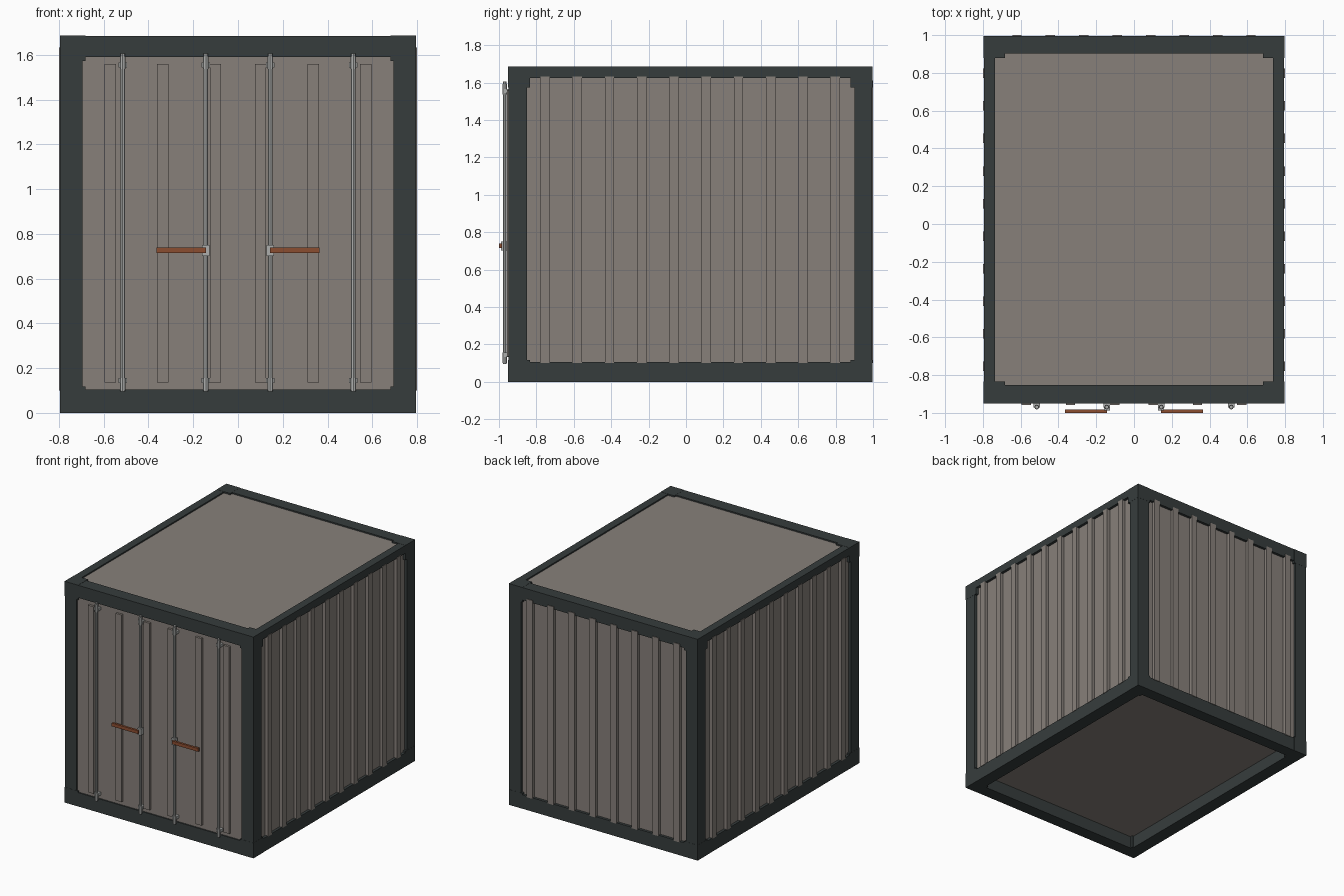
import bpy, bmesh, math
from mathutils import Matrix, Vector

if "Cube" in bpy.data.objects:
    bpy.data.objects.remove(bpy.data.objects["Cube"])


def material(name, rgb):
    m = bpy.data.materials.new(name)
    m.diffuse_color = (*rgb, 1)
    m.use_nodes = True
    m.node_tree.nodes["Principled BSDF"].inputs["Base Color"].default_value = m.diffuse_color
    return m


TAUPE = material("taupe panel", (0.242, 0.216, 0.195))
DARK = material("dark green frame", (0.037, 0.046, 0.046))
STEEL = material("light steel", (0.42, 0.43, 0.42))
RUST = material("rust handle", (0.26, 0.075, 0.03))


def build(name, mat, boxes=(), rods=()):
    """One object from boxes (x0,x1,y0,y1,z0,z1) and upright rods (x,y,z0,z1,r)."""
    bm = bmesh.new()
    for x0, x1, y0, y1, z0, z1 in boxes:
        m = Matrix.Translation(((x0 + x1) / 2, (y0 + y1) / 2, (z0 + z1) / 2))
        m = m @ Matrix.Diagonal((abs(x1 - x0), abs(y1 - y0), z1 - z0, 1))
        bmesh.ops.create_cube(bm, size=1, matrix=m)
    for x, y, z0, z1, r in rods:
        bmesh.ops.create_cone(bm, cap_ends=True, segments=8, radius1=r, radius2=r,
                              depth=z1 - z0,
                              matrix=Matrix.Translation((x, y, (z0 + z1) / 2)))
    mesh = bpy.data.meshes.new(name)
    bm.to_mesh(mesh)
    bm.free()
    mesh.materials.append(mat)
    ob = bpy.data.objects.new(name, mesh)
    bpy.context.collection.objects.link(ob)
    return ob


X, F, B, H = 0.795, -0.95, 0.995, 1.685   # frame half width, front, back, height
W = 0.10                                  # beam width

# Frame: posts, long rails and cross beams
build("corner_posts", DARK, [(s * (X - W), s * X, y, y + d, 0, H)
                             for s in (-1, 1) for y, d in ((F, W), (B - 0.095, 0.095))])
build("bottom_side_rails", DARK, [(s * (X - W), s * X, F + W, B - W, 0, 0.105) for s in (-1, 1)])
build("top_side_rails", DARK, [(s * (X - 0.06), s * X, F + W, B - W, 1.625, H) for s in (-1, 1)])
build("cross_beams", DARK, [(W - X, X - W, y, y + d, z0, z1)
                            for y, d in ((F, 0.097), (B - 0.092, 0.092))
                            for z0, z1 in ((0, 0.105), (1.59, H))])

# Corner castings, slightly larger than the posts
build("corner_castings", DARK, [(s * (X - 0.113), s * (X + 0.001), y0, y1, z0, z1)
                                for s in (-1, 1)
                                for y0, y1 in ((F - 0.001, F + 0.117), (B - 0.115, B + 0.001))
                                for z0, z1 in ((0, 0.117), (1.573, H + 0.001))])

# Recessed panels
build("side_panels", TAUPE, [(s * 0.755, s * 0.775, F + 0.05, B - 0.05, 0.08, 1.65) for s in (-1, 1)])
build("back_panel", TAUPE, [(-0.75, 0.75, 0.955, 0.975, 0.08, 1.62)])
build("front_doors", TAUPE, [(-0.75, 0.75, -0.94, -0.92, 0.08, 1.62)])
build("roof_panel", TAUPE, [(-0.75, 0.75, F + 0.03, B - 0.03, 1.655, 1.675)])
build("floor_panel", TAUPE, [(-0.75, 0.75, F + 0.03, B - 0.03, 0.095, 0.115)])

# Upright ribs
build("side_ribs", TAUPE, [(s * 0.77, s * 0.799, y - 0.025, y + 0.025, 0.10, 1.633)
                           for s in (-1, 1) for y in [-0.754 + 0.1724 * i for i in range(10)]])
build("back_ribs", TAUPE, [(x - 0.025, x + 0.025, 0.97, 1.0, 0.10, 1.61)
                           for x in [0.177 * (i - 3.5) for i in range(8)]])
build("door_ribs", TAUPE, [(x - 0.025, x + 0.025, -0.957, -0.93, 0.135, 1.56)
                           for x in [0.235 * i + s * 0.0 for s in (1,) for i in (-2.43, -1.43, -0.43, 0.43, 1.43, 2.43)]])

# Door locking bars with their brackets
bars = (-0.515, -0.144, 0.144, 0.515)
build("locking_bars", STEEL, rods=[(x, -0.969, 0.095, 1.605, 0.010) for x in bars])
build("bar_brackets", STEEL,
      [(x - 0.018, x + 0.018, -0.972, -0.935, z - 0.011, z + 0.011) for x in bars for z in (0.145, 1.555)],
      [(x, -0.969, z - 0.028, z + 0.028, 0.013) for x in bars for z in (0.128, 1.565)])

# Door handles and their mounts
build("handle_mounts", STEEL, [(s * 0.128, s * 0.160, -0.988, -0.955, 0.702, 0.75) for s in (-1, 1)])
build("door_handles", RUST, [(s * 0.142, s * 0.365, -1.0, -0.983, 0.715, 0.74) for s in (-1, 1)])
